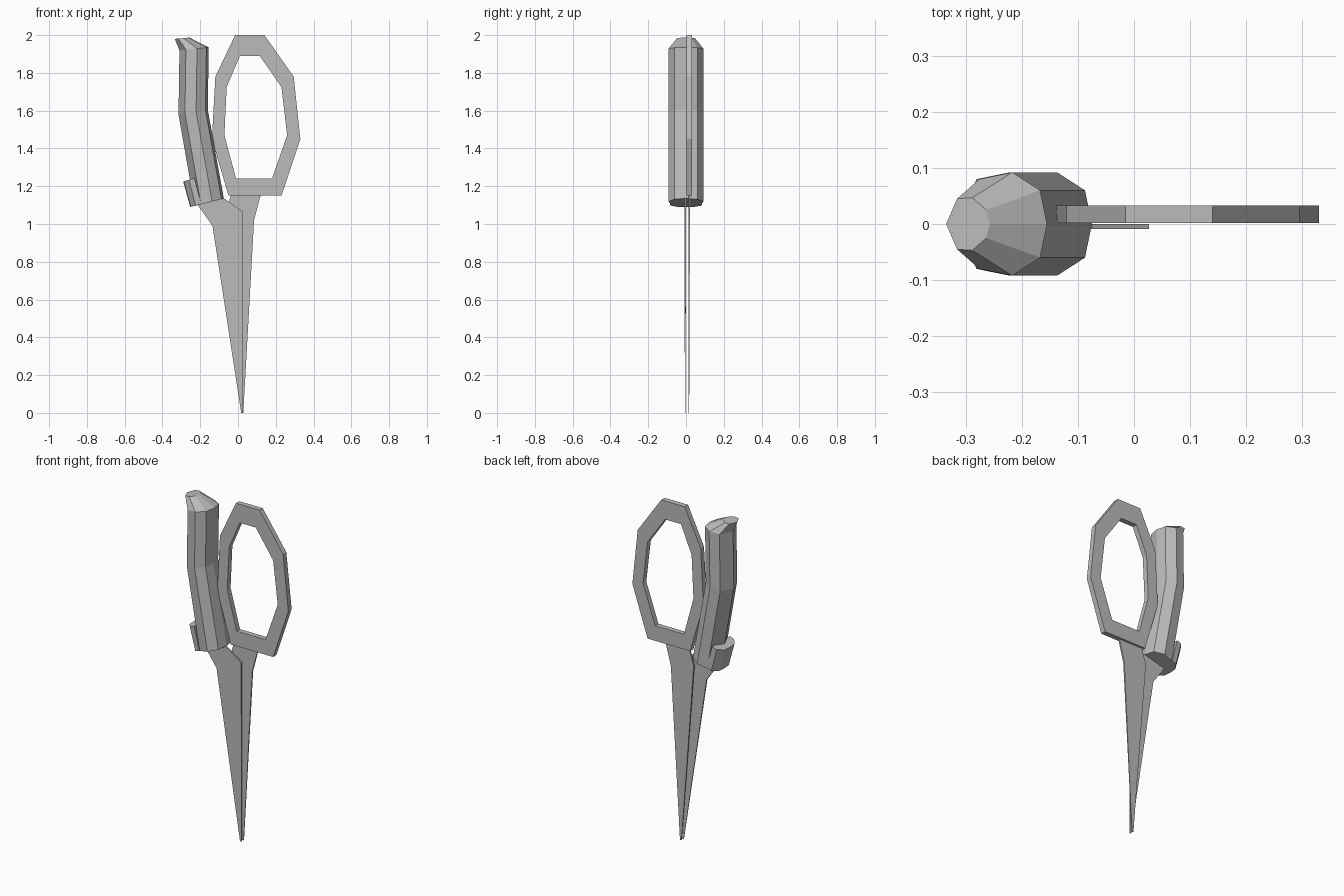
import bpy, bmesh

cube = bpy.data.objects.get("Cube")
if cube:
    bpy.data.objects.remove(cube, do_unlink=True)

grey = bpy.data.materials.new("grey metal")
grey.use_nodes = True
grey.diffuse_color = (0.5, 0.5, 0.5, 1)
grey.node_tree.nodes["Principled BSDF"].inputs["Base Color"].default_value = (0.5, 0.5, 0.5, 1)


def finish(name, bm):
    bmesh.ops.recalc_face_normals(bm, faces=bm.faces)
    mesh = bpy.data.meshes.new(name)
    bm.to_mesh(mesh)
    bm.free()
    mesh.materials.append(grey)
    bpy.context.collection.objects.link(bpy.data.objects.new(name, mesh))


def loops(bm, rings, cyclic=False):
    """Skin matching closed loops of points, capping the ends unless cyclic."""
    rows = [[bm.verts.new(p) for p in ring] for ring in rings]
    pairs = list(zip(rows, rows[1:])) + ([(rows[-1], rows[0])] if cyclic else [])
    for a, b in pairs:
        for i in range(len(a)):
            j = (i + 1) % len(a)
            bm.faces.new((a[i], a[j], b[j], b[i]))
    if not cyclic:
        bm.faces.new(rows[0])
        bm.faces.new(rows[-1])


def blade(name, outline, front, back, tip):
    """Flat blade thinning towards the tip at z = 0."""
    rings = []
    for y in (front, back):
        rings.append([(x, tip + (y - tip) * (0.3 + 0.7 * min(z, 1)), z) for x, z in outline])
    bm = bmesh.new()
    loops(bm, rings)
    finish(name, bm)


def section(left, right, profile):
    """Cross-section between two xz points; profile holds (fraction, half depth)."""
    half = [(left[0] + (right[0] - left[0]) * t, y, left[1] + (right[1] - left[1]) * t)
            for t, y in profile]
    return half + [(x, -y, z) for x, y, z in reversed(half) if y > 0]


# Finger ring
outer = [(-0.015, 2), (0.14, 2), (0.295, 1.78), (0.33, 1.45),
         (0.23, 1.15), (-0.05, 1.15), (-0.138, 1.45), (-0.12, 1.78)]
inner = [(0.01, 1.89), (0.115, 1.89), (0.23, 1.725), (0.26, 1.47),
         (0.18, 1.24), (-0.01, 1.24), (-0.072, 1.47), (-0.06, 1.725)]
bm = bmesh.new()
loops(bm, [[(x, y, z) for x, z in o] for o, y in
           ((outer, 0.002), (outer, 0.033), (inner, 0.033), (inner, 0.002))], cyclic=True)
finish("finger_ring", bm)

# Two crossing blades
blade("back_blade", [(-0.035, 1.16), (0.122, 1.16), (0.085, 1.02), (0.028, 0),
                     (0.018, 0), (-0.065, 1.06)], 0.012, 0.021, 0.015)
blade("front_blade", [(-0.21, 1.13), (-0.075, 1.137), (0.027, 1.065), (0.027, 0),
                      (0.017, 0), (-0.135, 0.99), (-0.22, 1.11)], -0.009, 0, -0.004)

# Bent faceted grip with a slanted narrow top
grip = [(0, 0), (0.22, 0.08), (0.6, 0.092), (0.92, 0.06), (1, 0)]
top = [(0, 0), (0.25, 0.045), (0.6, 0.047), (0.92, 0.025), (1, 0)]
bm = bmesh.new()
loops(bm, [section((-0.23, 1.095), (-0.075, 1.135), grip),
           section((-0.315, 1.58), (-0.16, 1.605), grip),
           section((-0.31, 1.92), (-0.155, 1.935), grip),
           section((-0.335, 1.98), (-0.257, 1.987), top)])
finish("grip", bm)

# Raised band on the outer side of the grip foot
band = [(0, 0), (0.05, 0.045), (0.5, 0.082), (1, 0.085)]
bm = bmesh.new()
loops(bm, [section((-0.253, 1.09), (-0.195, 1.105), band),
           section((-0.29, 1.225), (-0.23, 1.243), band)])
finish("grip_band", bm)
